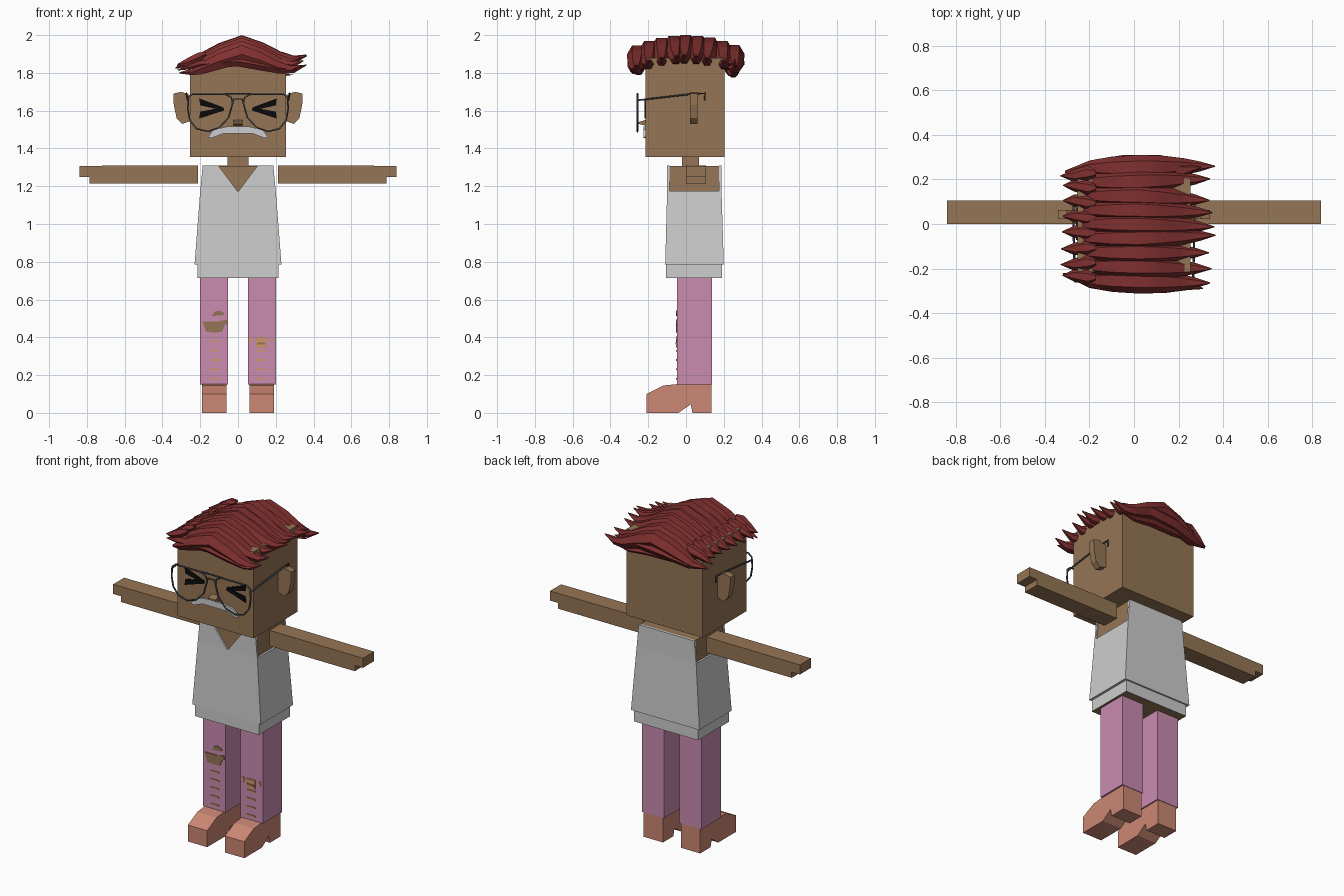
import bpy, bmesh, math, random
from mathutils import Vector

random.seed(4)
cube = bpy.data.objects.get("Cube")
if cube:
    bpy.data.objects.remove(cube, do_unlink=True)


def material(name, hexcode):
    """Flat material from an sRGB hex string."""
    srgb = [int(hexcode[i:i + 2], 16) / 255 for i in (0, 2, 4)]
    col = [c / 12.92 if c < 0.04 else ((c + 0.055) / 1.055) ** 2.4 for c in srgb] + [1]
    m = bpy.data.materials.new(name)
    m.use_nodes = True
    m.diffuse_color = col
    bsdf = next(n for n in m.node_tree.nodes if n.type == 'BSDF_PRINCIPLED')
    bsdf.inputs["Base Color"].default_value = col
    return m


SKIN = material("skin_brown", "957555")
SHIRT = material("shirt_grey", "CDCDCD")
TACHE = material("moustache_white", "CDCDD2")
PINK = material("trouser_pink", "CA8CB0")
SHOE = material("shoe_coral", "CB8773")
HAIR = material("hair_red", "80302F")
FRAME = material("frame_grey", "454C50")
BLACK = material("eye_black", "0A0A0A")
TEAR = material("tear_orange", "D09468")


def finish(name, bm, *mats):
    bmesh.ops.recalc_face_normals(bm, faces=bm.faces)
    mesh = bpy.data.meshes.new(name)
    bm.to_mesh(mesh)
    bm.free()
    for m in mats:
        mesh.materials.append(m)
    ob = bpy.data.objects.new(name, mesh)
    bpy.context.collection.objects.link(ob)
    return ob


def prism(name, pts, lo, hi, mat, axis='y', side=1):
    """Extrude a flat outline along x or y; side=-1 mirrors it in x."""
    bm = bmesh.new()

    def ring(d):
        co = [(a, d, b) if axis == 'y' else (d, a, b) for a, b in pts]
        return [bm.verts.new((side * x, y, z)) for x, y, z in co]
    a, b = ring(lo), ring(hi)
    n = len(pts)
    bm.faces.new(a)
    bm.faces.new(b)
    for i in range(n):
        bm.faces.new((a[i], a[(i + 1) % n], b[(i + 1) % n], b[i]))
    return finish(name, bm, mat)


def block(name, bottom, top, *mats):
    """Tapered box; each end is (x0, x1, y0, y1, z)."""
    bm = bmesh.new()
    rings = []
    for x0, x1, y0, y1, z in (bottom, top):
        rings.append([bm.verts.new(p) for p in
                      ((x0, y0, z), (x1, y0, z), (x1, y1, z), (x0, y1, z))])
    a, b = rings
    bm.faces.new(a)
    bm.faces.new(b)
    for i in range(4):
        j = (i + 1) % 4
        bm.faces.new((a[i], a[j], b[j], b[i]))
    return finish(name, bm, *mats)


def plate(name, pts, y, mat, side=1):
    return prism(name, pts, y - 0.005, y + 0.003, mat, side=side)


def rect(x0, x1, z0, z1):
    return [(x0, z0), (x1, z0), (x1, z1), (x0, z1)]


def wire(name, pts, closed=False, side=1):
    cu = bpy.data.curves.new(name, 'CURVE')
    cu.dimensions = '3D'
    cu.bevel_depth = 0.005
    cu.bevel_resolution = 1
    cu.use_fill_caps = True
    sp = cu.splines.new('POLY')
    sp.points.add(len(pts) - 1)
    for p, (x, y, z) in zip(sp.points, pts):
        p.co = (side * x, y, z, 1)
    sp.use_cyclic_u = closed
    cu.materials.append(FRAME)
    bpy.context.collection.objects.link(bpy.data.objects.new(name, cu))


def lock(name, path, half_w, half_h):
    """Six-sided tapered strand along path points (x, y, z, scale)."""
    bm = bmesh.new()
    rings = []
    for x, y, z, s in path:
        rings.append([bm.verts.new((x, y + half_w * s * math.cos(k * math.pi / 3),
                                    z + half_h * s * math.sin(k * math.pi / 3)))
                      for k in range(6)])
    for a, b in zip(rings, rings[1:]):
        for i in range(6):
            j = (i + 1) % 6
            bm.faces.new((a[i], a[j], b[j], b[i]))
    bm.faces.new(rings[0])
    bm.faces.new(rings[-1])
    ob = finish(name, bm, HAIR)
    bpy.ops.object.select_all(action='DESELECT')
    bpy.context.view_layer.objects.active = ob
    ob.select_set(True)
    bpy.ops.object.shade_smooth_by_angle(angle=math.radians(40))


# Head, neck and chest
block("head", (-.255, .255, -.215, .205, 1.355), (-.255, .255, -.215, .205, 1.88), SKIN)
block("neck", (-.055, .055, -.02, .07, 1.3), (-.055, .055, -.02, .07, 1.36), SKIN)
block("chest", (-.19, .19, -.09, .178, 1.1), (-.185, .185, -.09, .178, 1.308), SKIN)

# Sleeveless shirt with a V neck, and its hem with skin showing beneath
block("shirt_body", (-.23, .23, -.11, .2, .785), (-.2, .2, -.1, .188, 1.175), SHIRT)
prism("shirt_back", [(-.2, 1.17), (.2, 1.17), (.187, 1.31), (-.187, 1.31)], .175, .188, SHIRT)
hem = block("shirt_hem", (-.215, .215, -.105, .19, .715), (-.215, .215, -.105, .19, .79),
            SHIRT, SKIN)
for f in hem.data.polygons:
    f.material_index = int(f.normal.z < -0.9)

# Paired parts
for side, tag in ((1, "left"), (-1, "right")):
    prism(f"{tag}_shirt_strap", [(0, 1.17), (.105, 1.31), (.187, 1.31), (.2, 1.17)],
          -.1, -.088, SHIRT, side=side)
    prism(f"{tag}_arm", [(.212, 1.215), (.785, 1.215), (.785, 1.25), (.84, 1.25),
                         (.84, 1.308), (.212, 1.31)], 0, .106, SKIN, side=side)
    prism(f"{tag}_leg", rect(.052, .2, .15, .73), -.048, .138, PINK, side=side)
    prism(f"{tag}_shoe", [(-.21, 0), (-.21, .1), (-.12, .145), (-.05, .152), (.135, .152),
                          (.135, 0), (.035, 0), (.025, .045), (-.04, 0)],
          .06, .19, SHOE, axis='x', side=side)
    prism(f"{tag}_ear", [(.25, 1.68), (.3, 1.7), (.342, 1.69), (.34, 1.63),
                         (.325, 1.56), (.295, 1.53), (.25, 1.545)], .022, .062, SKIN, side=side)
    # Squeezed-shut eye made of two tapered strokes
    plate(f"{tag}_eye_upper", [(.206, 1.665), (.2, 1.628), (.074, 1.6), (.076, 1.617)],
          -.215, BLACK, side)
    plate(f"{tag}_eye_lower", [(.2, 1.595), (.206, 1.558), (.076, 1.6), (.08, 1.617)],
          -.215, BLACK, side)
    # Spectacles
    rim = [(.262, 1.67), (.24, 1.688), (.07, 1.688), (.035, 1.67), (.028, 1.64), (.05, 1.563),
           (.1, 1.51), (.16, 1.49), (.22, 1.505), (.255, 1.55), (.266, 1.61)]
    wire(f"{tag}_rim", [(x, -.257, z) for x, z in rim], True, side)
    wire(f"{tag}_temple", [(.266, -.257, 1.655), (.272, 0, 1.685), (.272, .1, 1.692),
                           (.272, .1, 1.655)], side=side)
wire("bridge_bar", [(-.07, -.257, 1.69), (.07, -.257, 1.69)])
wire("bridge_arch", [(-.032, -.257, 1.64), (-.02, -.257, 1.662), (.02, -.257, 1.662),
                     (.032, -.257, 1.64)])

# Nose and moustache
prism("nose", [(-.21, 1.52), (-.252, 1.53), (-.252, 1.54), (-.21, 1.552)],
      -.025, .025, SKIN, axis='x')
top = [(-.13, 1.5), (-.06, 1.515), (.06, 1.515), (.13, 1.5), (.16, 1.46)]
under = [(.14, 1.455), (.08, 1.478), (-.08, 1.478), (-.14, 1.455), (-.16, 1.46)]
prism("moustache", top + under, -.226, -.21, TACHE)

# Torn trouser patches and frayed threads
plate("right_knee_hole", [(-.187, .485), (-.17, .43), (-.13, .425), (-.085, .428), (-.07, .465),
                          (-.055, .47), (-.06, .495), (-.1, .485)], -.048, SKIN)
plate("right_small_hole", [(-.14, .512), (-.075, .518), (-.075, .53), (-.1, .542),
                           (-.125, .535)], -.048, SKIN)
plate("left_knee_hole", rect(.095, .15, .345, .4), -.048, TEAR)
plate("left_knee_gap", rect(.1, .145, .362, .372), -.051, SKIN)
for x in (.06, .17):
    plate("left_knee_nick", [(x, .385), (x + .01, .37), (x + .02, .385), (x + .01, .405)],
          -.048, TEAR)
for side, count, tag in ((-1, 5, "right"), (1, 4, "left")):
    for i in range(count):
        z = .18 + .05 * i
        plate(f"{tag}_thread", rect(.095, .15, z - .004, z + .004), -.048, TEAR, side)

# Swept hair locks across the crown, tips curling up at one side
crown = [(-.26, 1.85, .15), (-.2, 1.875, .7), (-.1, 1.915, 1), (.02, 1.952, 1.1),
         (.13, 1.918, 1), (.22, 1.882, .75), (.29, 1.872, .45), (.355, 1.895, .05)]
for i in range(9):
    y = -.245 + .061 * i
    reach = random.uniform(.94, 1.04)
    drift = random.uniform(-.02, .02)
    path = [(x * reach if x > .1 else x, y * (1.05 - .1 * abs(x)) + drift * max(0, x) * 3,
             z - .9 * y * y, s) for x, z, s in crown]
    lock(f"crown_lock_{i + 1}", path, .05, .05)

# Short tufts along the opposite side
for i in range(8):
    y = -.24 + .067 * i
    d = random.uniform(-.015, .015)
    lock(f"side_tuft_{i + 1}", [(-.17, y, 1.9, .4), (-.21, y, 1.88, 1), (-.27, y + d, 1.855, .8),
                                (-.325 + d / 2, y + d, 1.835 + d, .05)], .034, .032)

# Low locks hanging over the forehead and the back of the head
lock("forehead_lock", [(-.32, -.225, 1.815, .1), (-.2, -.25, 1.845, .8), (0, -.265, 1.86, 1),
                       (.14, -.265, 1.835, 1), (.24, -.27, 1.81, .6), (.31, -.29, 1.82, .05)],
     .045, .03)
lock("nape_lock", [(-.31, .235, 1.8, .1), (-.2, .245, 1.81, .8), (-.05, .26, 1.845, 1),
                   (.12, .26, 1.86, 1), (.22, .24, 1.85, .6), (.3, .255, 1.85, .05)],
     .05, .038)
lock("nape_wisp", [(-.2, .24, 1.8, .1), (-.08, .245, 1.805, .8), (.08, .25, 1.81, 1),
                   (.2, .25, 1.79, .7), (.29, .25, 1.79, .05)], .035, .022)
